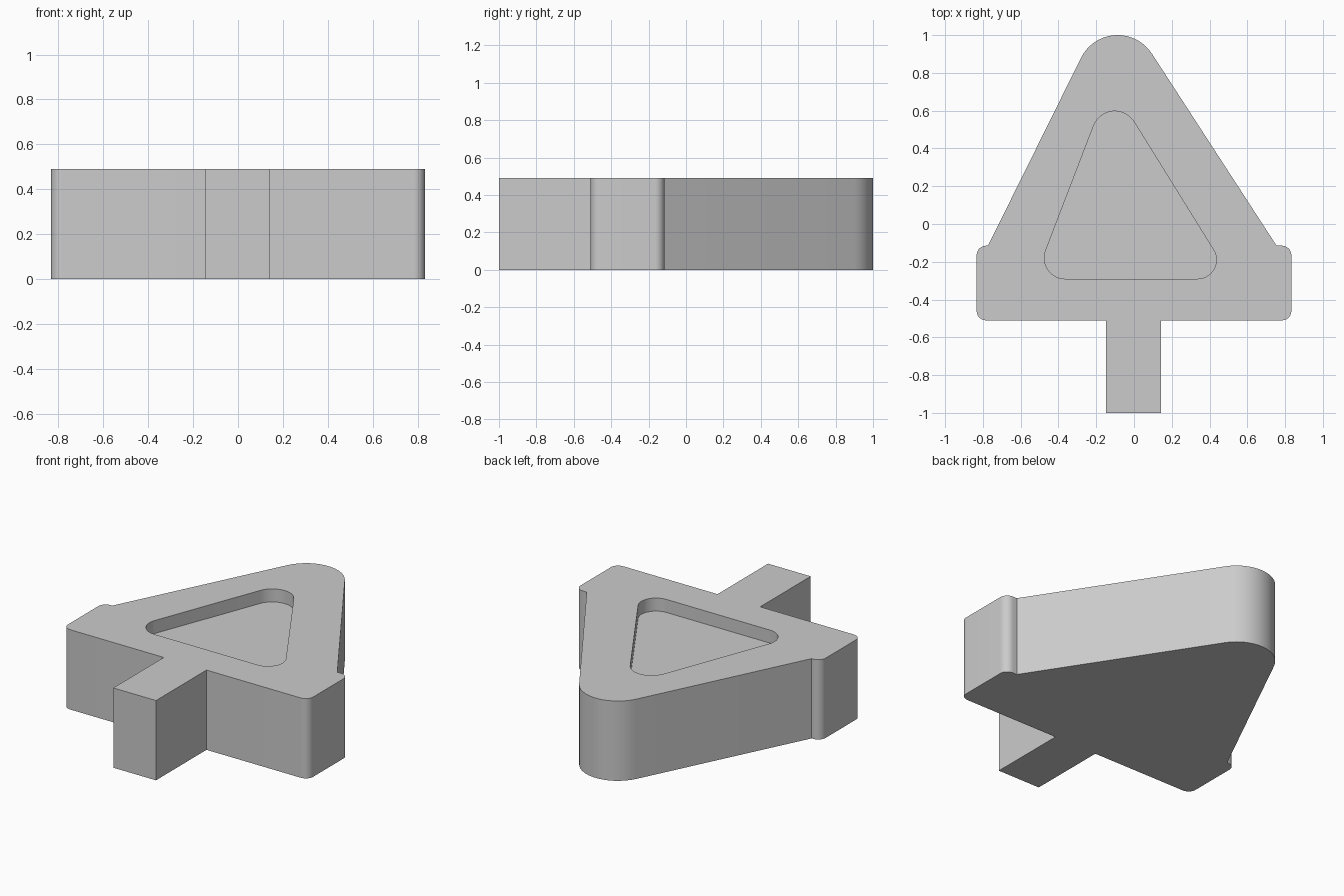
import bpy, bmesh, math
from mathutils import Vector

if "Cube" in bpy.data.objects:
    bpy.data.objects.remove(bpy.data.objects["Cube"], do_unlink=True)

HEIGHT, POCKET_DEPTH = 0.49, 0.08

grey = bpy.data.materials.new("plain grey")
grey.use_nodes = True
grey.diffuse_color = (0.6, 0.6, 0.6, 1)
grey.node_tree.nodes["Principled BSDF"].inputs["Base Color"].default_value = (0.6, 0.6, 0.6, 1)


def rounded(corners, steps=14):
    """Outline from (x, y, radius) corners, each rounded with a tangent arc."""
    points = []
    for i, (x, y, r) in enumerate(corners):
        p = Vector((x, y))
        if r == 0:
            points.append(p)
            continue
        a = (Vector(corners[i - 1][:2]) - p).normalized()
        b = (Vector(corners[(i + 1) % len(corners)][:2]) - p).normalized()
        half = a.angle(b) / 2
        centre = p + (a + b).normalized() * r / math.sin(half)
        start = p + a * r / math.tan(half) - centre
        end = p + b * r / math.tan(half) - centre
        sweep = math.pi - 2 * half
        for k in range(steps + 1):
            t = k / steps
            points.append(centre + (start * math.sin((1 - t) * sweep)
                                    + end * math.sin(t * sweep)) / math.sin(sweep))
    return points


def prism(name, outline, bottom, top):
    bm = bmesh.new()
    face = bm.faces.new([bm.verts.new((p.x, p.y, bottom)) for p in outline])
    ext = bmesh.ops.extrude_face_region(bm, geom=[face])
    verts = [g for g in ext["geom"] if isinstance(g, bmesh.types.BMVert)]
    bmesh.ops.translate(bm, verts=verts, vec=(0, 0, top - bottom))
    bmesh.ops.recalc_face_normals(bm, faces=bm.faces)
    mesh = bpy.data.meshes.new(name)
    bm.to_mesh(mesh)
    bm.free()
    mesh.materials.append(grey)
    obj = bpy.data.objects.new(name, mesh)
    bpy.context.collection.objects.link(obj)
    return obj


# Solid block: stem, rounded crossbar and round-tipped triangle in one outline
body = prism("triangle_block", rounded([
    (-0.147, -1, 0), (0.143, -1, 0), (0.143, -0.51, 0),
    (0.833, -0.51, 0.05), (0.833, -0.115, 0.05), (0.755, -0.115, 0),
    (-0.112, 1.22, 0.216),
    (-0.773, -0.115, 0), (-0.833, -0.115, 0.05), (-0.833, -0.51, 0.05),
    (-0.147, -0.51, 0)]), 0, HEIGHT)

# Shallow triangular pocket in the top
cutter = prism("pocket_cutter", rounded([
    (-0.525, -0.29, 0.11), (0.516, -0.29, 0.1), (-0.127, 0.746, 0.12)]),
    HEIGHT - POCKET_DEPTH, HEIGHT + 0.1)
cutter.hide_render = True
cut = body.modifiers.new("pocket", "BOOLEAN")
cut.operation, cut.solver, cut.object = "DIFFERENCE", "EXACT", cutter

bpy.ops.object.select_all(action="DESELECT")
body.select_set(True)
bpy.context.view_layer.objects.active = body
bpy.ops.object.modifier_apply(modifier="pocket")
bpy.data.objects.remove(cutter, do_unlink=True)
bpy.ops.object.shade_smooth_by_angle(angle=math.radians(30))
